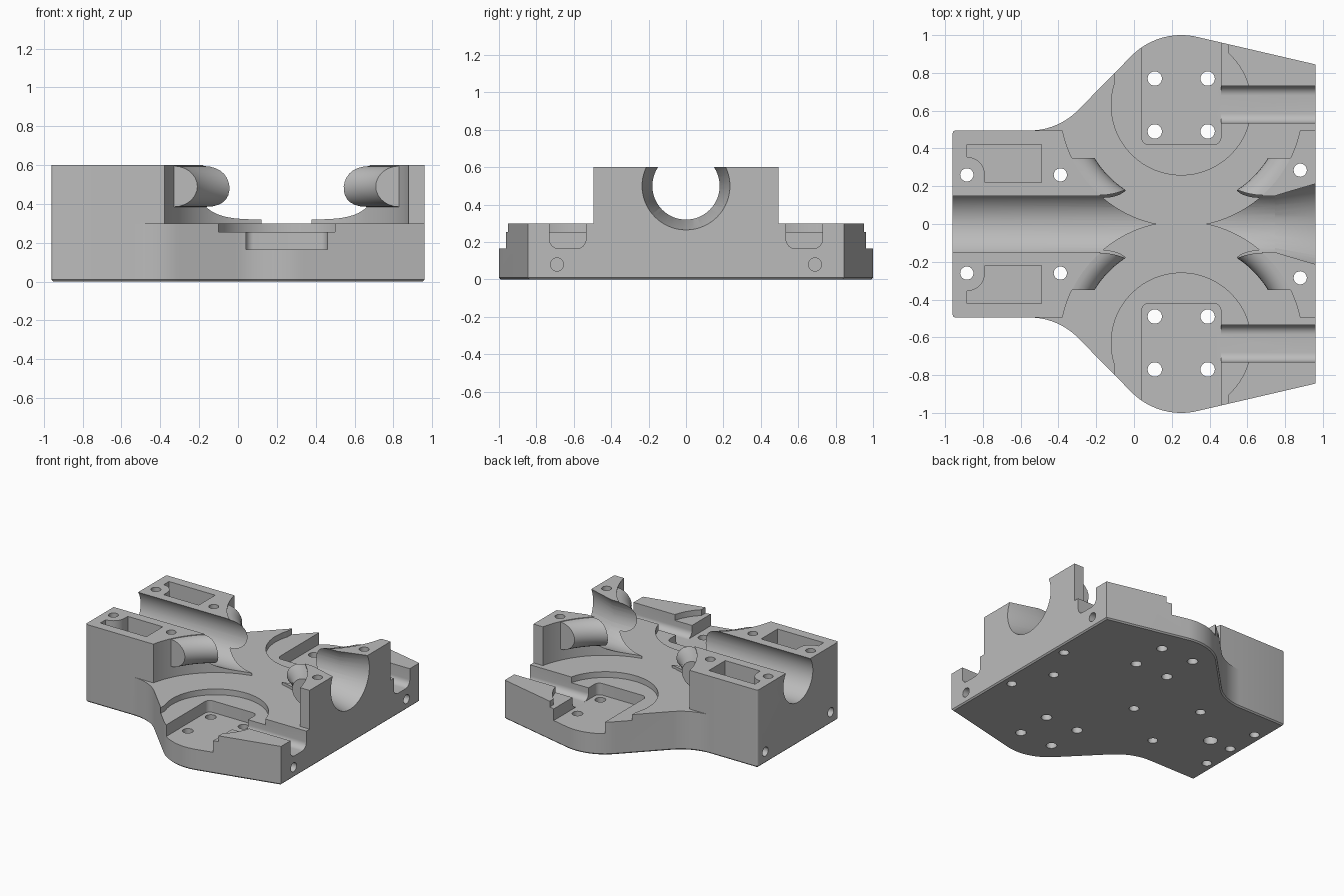
import bpy, bmesh
from math import sin, cos, radians, pi
from mathutils import Matrix, Vector

if "Cube" in bpy.data.objects:
    bpy.data.objects.remove(bpy.data.objects["Cube"])

grey = bpy.data.materials.new("machined_grey")
grey.use_nodes = True
colour = (0.5, 0.5, 0.5, 1)
grey.diffuse_color = colour
grey.node_tree.nodes["Principled BSDF"].inputs["Base Color"].default_value = colour

CX, CY = 0.25, 0.63          # wheel seat centre, mirrored across y
BORE_Z = 0.5
TOP = 0.8                    # cutters reach well above the part


def arc(cx, cy, r, a0, a1, n):
    angles = [radians(a0 + (a1 - a0) * i / n) for i in range(n + 1)]
    return [(cx + r * cos(a), cy + r * sin(a)) for a in angles]


def prism(bm, pts, z0, z1, m=Matrix()):
    """Extrude a flat outline from z0 to z1, then place it with m."""
    low = [bm.verts.new(m @ Vector((x, y, z0))) for x, y in pts]
    high = [bm.verts.new(m @ Vector((x, y, z1))) for x, y in pts]
    bm.faces.new(low)
    bm.faces.new(high)
    for i in range(len(pts)):
        j = (i + 1) % len(pts)
        bm.faces.new((low[i], low[j], high[j], high[i]))


def box(bm, x0, x1, y0, y1, z0, z1):
    prism(bm, [(x0, y0), (x1, y0), (x1, y1), (x0, y1)], z0, z1)


def hole(bm, x, y, r, z0, z1):
    prism(bm, arc(x, y, r, 0, 345, 23), z0, z1)


# Maps an outline drawn in (y, z) to an extrusion along x
ALONG_X = Matrix(((0, 0, 1, 0), (1, 0, 0, 0), (0, 1, 0, 0), (0, 0, 0, 1)))


def finish(bm, name, side=1):
    bmesh.ops.scale(bm, vec=(1, side, 1), verts=bm.verts)
    bmesh.ops.recalc_face_normals(bm, faces=bm.faces)
    mesh = bpy.data.meshes.new(name)
    bm.to_mesh(mesh)
    bm.free()
    ob = bpy.data.objects.new(name, mesh)
    bpy.context.collection.objects.link(ob)
    mesh.materials.append(grey)
    return ob


def combine(target, tool, op="DIFFERENCE"):
    mod = target.modifiers.new(op, "BOOLEAN")
    mod.object, mod.operation, mod.solver = tool, op, "EXACT"
    bpy.context.view_layer.objects.active = target
    bpy.ops.object.modifier_apply(modifier=mod.name)
    bpy.data.objects.remove(tool)


def cut(build, mirrored=True):
    for side in ((1, -1) if mirrored else (1,)):
        bm = bmesh.new()
        build(bm)
        combine(body, finish(bm, "cutter", side), "DIFFERENCE")


# Body outline: narrow tail, concave shoulder, round lobe, tapered nose
half = [(0.96, 0.845)] + arc(CX, CY, 0.37, 77, 135, 20)
half += arc(-0.553, 0.855, 0.36, -45, -90, 14)
half += arc(-0.945, 0.48, 0.015, 90, 180, 4)
bm = bmesh.new()
prism(bm, half + [(x, -y) for x, y in reversed(half)], 0, 0.6)
bmesh.ops.recalc_face_normals(bm, faces=bm.faces)
rim = [e for e in bm.edges if all(v.co.z < 0.001 for v in e.verts)]
bmesh.ops.bevel(bm, geom=rim, offset=0.01, segments=1, affect="EDGES")
body = finish(bm, "motor_mount_base")

# Lower the flanks, then clear the round seats
cut(lambda bm: box(bm, -1.1, 1.1, 0.4952, 1.2, 0.3, TOP))
cut(lambda bm: prism(bm, arc(CX, CY, 0.643, 0, 357, 119), 0.3, TOP))

# Rounded ridges running around the seat walls
for side in (1, -1):
    bm = bmesh.new()
    rings = []
    N, M = 120, 28
    for i in range(N):
        a = 2 * pi * i / N
        ring = []
        for j in range(M):
            b = 2 * pi * j / M
            r = 0.643 + 0.105 * cos(b)
            ring.append(bm.verts.new((CX + r * cos(a), CY + r * sin(a), 0.49 + 0.105 * sin(b))))
        rings.append(ring)
    for i in range(N):
        p, q = rings[i], rings[(i + 1) % N]
        for j in range(M):
            k = (j + 1) % M
            bm.faces.new((p[j], q[j], q[k], p[k]))
    ridge = finish(bm, "seat_ridge", side)
    bm = bmesh.new()
    box(bm, -0.7, 1.2, 0.1, 0.35, 0.3, 0.7)
    combine(ridge, finish(bm, "ridge_limit", side), "INTERSECT")
    combine(body, ridge, "UNION")

# Main bore with a flared mouth at the nose
cut(lambda bm: prism(bm, arc(0, BORE_Z, 0.18, 0, 355, 71), -1.1, 1.1, ALONG_X), False)


def flare(bm):
    slope = (0.235 - 0.178) / (0.96 - 0.74)
    length = 0.4
    place = Matrix.Translation((0.74 + length / 2, 0, BORE_Z)) @ Matrix.Rotation(pi / 2, 4, "Y")
    bmesh.ops.create_cone(bm, cap_ends=True, segments=72, radius1=0.178,
                          radius2=0.178 + slope * length, depth=length, matrix=place)


cut(flare, False)

# Shallow round recess, open at the outer edge
recess = arc(CX, CY, 0.3705, 47.5, -199, 72) + [(-0.1, 1.2), (0.5, 1.2)]
cut(lambda bm: prism(bm, recess, 0.255, TOP))

# Deep square pocket with rounded inner corners
pocket = arc(0.08, 0.46, 0.04, 180, 270, 8) + arc(0.42, 0.46, 0.04, 270, 360, 8)
pocket += [(0.46, 1.2), (0.04, 1.2)]
cut(lambda bm: prism(bm, pocket, 0.165, TOP))

# Round-bottomed channel from pocket to nose
channel = arc(0.585, 0.215, 0.05, 180, 270, 8) + arc(0.68, 0.215, 0.05, 270, 360, 8)
channel += [(0.73, TOP), (0.535, TOP)]
cut(lambda bm: prism(bm, channel, 0.44, 1.1, ALONG_X))

# Tail pockets, curved around the corner screw
tail = [(-0.49, 0.42), (-0.885, 0.42)] + arc(-0.885, 0.26, 0.095, 90, 0, 12)
tail += [(-0.79, 0.22), (-0.49, 0.22)]
cut(lambda bm: prism(bm, tail, 0.45, TOP))


# Screw holes through the body and blind holes in both ends
def screws(bm):
    for x in (0.11, 0.39):
        for y in (0.49, 0.77):
            hole(bm, x, y, 0.038, -0.1, TOP)
    for x, y in ((-0.885, 0.26), (-0.39, 0.26), (0.88, 0.285)):
        hole(bm, x, y, 0.035, -0.1, TOP)
    prism(bm, arc(0.69, 0.08, 0.035, 0, 345, 23), 0.65, 1.1, ALONG_X)
    prism(bm, arc(0.4, 0.09, 0.035, 0, 345, 23), -1.1, -0.7, ALONG_X)


cut(screws)


# Blind holes under the centre line
def underside(bm):
    for x, r in ((-0.88, 0.035), (-0.7, 0.05), (0, 0.035), (0.735, 0.035)):
        hole(bm, x, 0, r, -0.1, 0.15)


cut(underside, False)

# Crisp edges, smooth curves
bpy.ops.object.select_all(action="DESELECT")
body.select_set(True)
bpy.context.view_layer.objects.active = body
bpy.ops.object.shade_smooth_by_angle(angle=radians(25))
